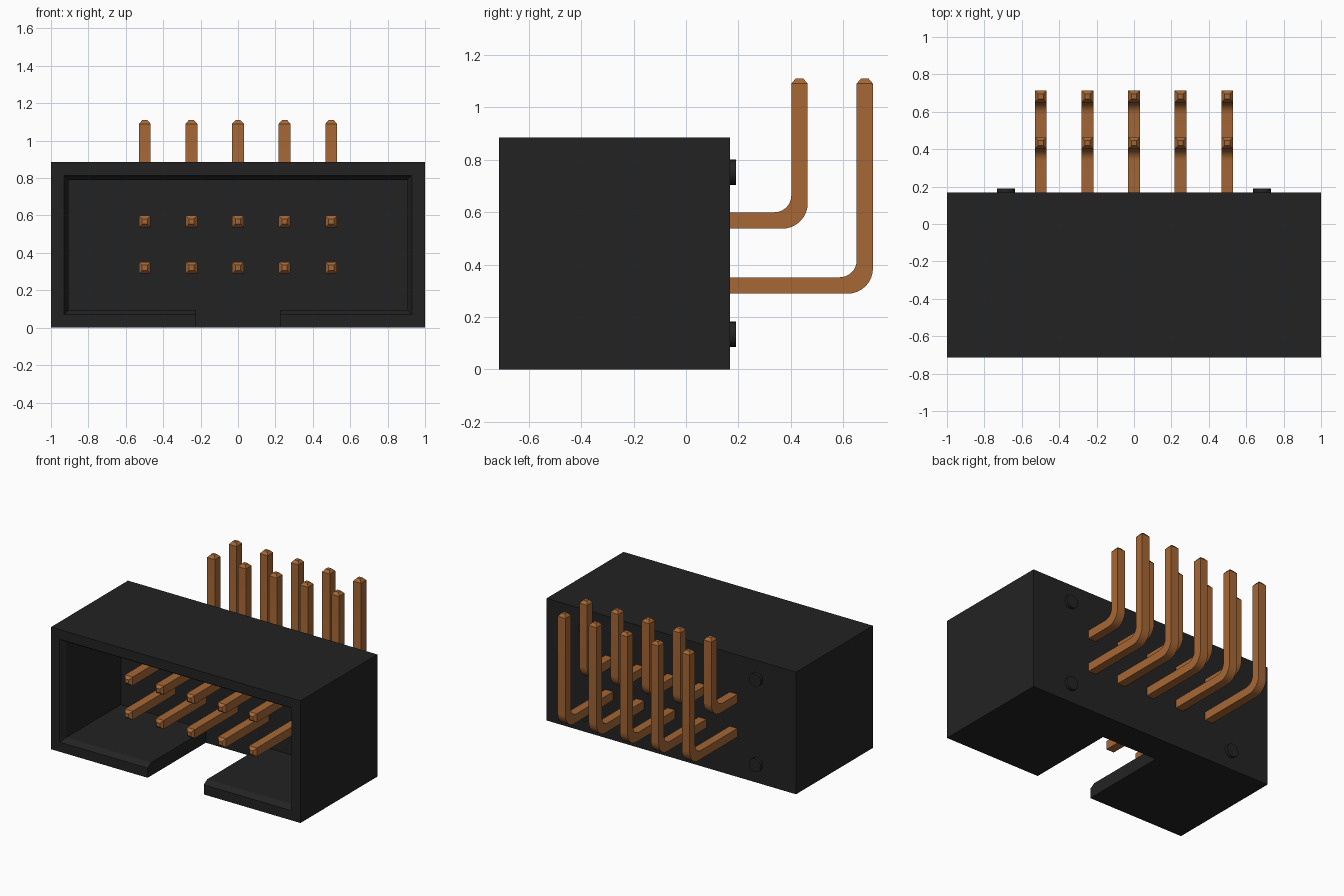
import bpy, bmesh, math
from mathutils import Vector, Matrix

cube = bpy.data.objects.get("Cube")
if cube:
    bpy.data.objects.remove(cube)


def material(name, color):
    m = bpy.data.materials.new(name)
    m.use_nodes = True
    m.diffuse_color = color
    bsdf = next(n for n in m.node_tree.nodes if n.type == 'BSDF_PRINCIPLED')
    bsdf.inputs["Base Color"].default_value = color
    return m


BLACK = material("black plastic", (0.0165, 0.0165, 0.0165, 1))
COPPER = material("copper pin", (0.38, 0.136, 0.036, 1))


def finish(bm, name, mat, smooth=False):
    bmesh.ops.recalc_face_normals(bm, faces=bm.faces)
    mesh = bpy.data.meshes.new(name)
    bm.to_mesh(mesh)
    bm.free()
    mesh.materials.append(mat)
    obj = bpy.data.objects.new(name, mesh)
    bpy.context.collection.objects.link(obj)
    if smooth:
        bpy.ops.object.select_all(action='DESELECT')
        obj.select_set(True)
        bpy.context.view_layer.objects.active = obj
        bpy.ops.object.shade_smooth_by_angle(angle=math.radians(30))
    return obj


FRONT, BACK, FLOOR, H = -0.713, 0.168, -0.047, 0.885
NOTCH = 0.225


# Housing: C-shaped wall sections from front to cavity floor, then a solid back
def wall_section(bm, y, t):
    w, top = 1 - t, H - t
    pts = [(-NOTCH, 0), (-1, 0), (-1, H), (1, H), (1, 0), (NOTCH, 0),
           (NOTCH, t), (w, t), (w, top), (-w, top), (-w, t), (-NOTCH, t)]
    return [bm.verts.new((x, y, z)) for x, z in pts]


bm = bmesh.new()
rings = [wall_section(bm, FRONT, 0.07), wall_section(bm, FRONT + 0.04, 0.095),
         wall_section(bm, FLOOR, 0.095)]
bm.faces.new(rings[0])
for a, b in zip(rings, rings[1:]):
    for i in range(len(a)):
        j = (i + 1) % len(a)
        bm.faces.new((a[i], a[j], b[j], b[i]))
last = rings[-1]
bm.faces.new([last[0]] + last[5:])
rear = [bm.verts.new((v.co.x, BACK, v.co.z)) for v in last[1:5]]
bm.faces.new(rear)
for i in range(3):
    bm.faces.new((last[i + 1], last[i + 2], rear[i + 1], rear[i]))
bm.faces.new((rear[0], rear[3], last[4], last[5], last[0], last[1]))
finish(bm, "housing", BLACK)

# Round standoffs on the back face
for side, x in (("right", -0.685), ("left", 0.685)):
    for level, z in (("lower", 0.134), ("upper", 0.752)):
        bm = bmesh.new()
        place = Matrix.Translation((x, BACK + 0.006, z)) @ Matrix.Rotation(math.pi / 2, 4, 'X')
        bmesh.ops.create_cone(bm, cap_ends=True, segments=24, radius1=0.048,
                              radius2=0.048, depth=0.032, matrix=place)
        finish(bm, f"{side}_{level}_standoff", BLACK, True)

# Bent square pins with tapered tips
R, TIP = 0.0313, 0.014
PIN_FRONT, PIN_TOP, TAPER = -0.56, 1.11, 0.02
OUTER, INNER, STEPS = 0.097, 0.064, 8


def pin(name, x, y, z):
    # each section: half width, outer point (y, z), inner point (y, z)
    sections = [(TIP, (PIN_FRONT, z - TIP), (PIN_FRONT, z + TIP)),
                (R, (PIN_FRONT + TAPER, z - R), (PIN_FRONT + TAPER, z + R))]
    for k in range(STEPS + 1):
        a = math.pi / 2 * k / STEPS
        s, c = math.sin(a), math.cos(a)
        sections.append((R,
                         (y + R - OUTER + OUTER * s, z - R + OUTER - OUTER * c),
                         (y - R - INNER + INNER * s, z + R + INNER - INNER * c)))
    sections += [(R, (y + R, PIN_TOP - TAPER), (y - R, PIN_TOP - TAPER)),
                 (TIP, (y + TIP, PIN_TOP), (y - TIP, PIN_TOP))]
    bm = bmesh.new()
    loops = [[bm.verts.new(Vector((x + sx * h, *p)))
              for sx, p in ((-1, o), (1, o), (1, i), (-1, i))]
             for h, o, i in sections]
    for a, b in zip(loops, loops[1:]):
        for i in range(4):
            j = (i + 1) % 4
            bm.faces.new((a[i], a[j], b[j], b[i]))
    bm.faces.new(loops[0])
    bm.faces.new(loops[-1])
    finish(bm, name, COPPER, True)


for col in range(5):
    x = (col - 2) * 0.249
    pin(f"upper_pin_{col + 1}", x, 0.433, 0.568)
    pin(f"lower_pin_{col + 1}", x, 0.682, 0.32)
